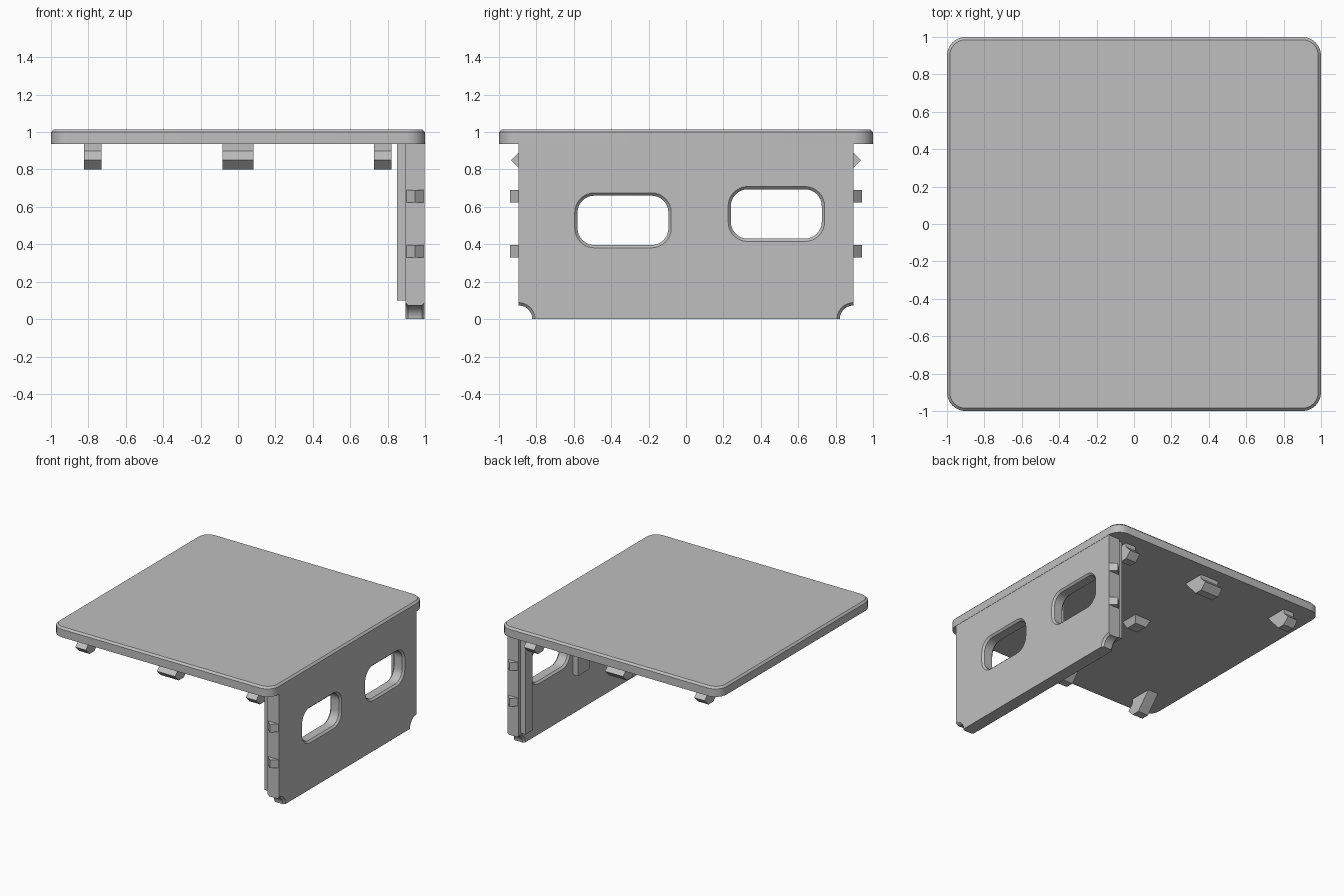
import bpy, bmesh, math
from mathutils import Vector

if "Cube" in bpy.data.objects:
    bpy.data.objects.remove(bpy.data.objects["Cube"], do_unlink=True)

grey = bpy.data.materials.new("light grey")
grey.use_nodes = True
COL = (0.52, 0.52, 0.52, 1)
grey.diffuse_color = COL
grey.node_tree.nodes["Principled BSDF"].inputs["Base Color"].default_value = COL


def loft(name, rings):
    """Closed solid through rings of equal point count."""
    bm = bmesh.new()
    vs = [[bm.verts.new(p) for p in r] for r in rings]
    n = len(vs[0])
    for a, b in zip(vs, vs[1:]):
        for i in range(n):
            j = (i + 1) % n
            bm.faces.new((a[i], a[j], b[j], b[i]))
    bm.faces.new(vs[0][::-1])
    bm.faces.new(vs[-1])
    bmesh.ops.recalc_face_normals(bm, faces=bm.faces)
    me = bpy.data.meshes.new(name)
    bm.to_mesh(me)
    bm.free()
    ob = bpy.data.objects.new(name, me)
    bpy.context.collection.objects.link(ob)
    me.materials.append(grey)
    return ob


def box(name, x0, x1, y0, y1, z0, z1):
    def ring(z):
        return [(x0, y0, z), (x1, y0, z), (x1, y1, z), (x0, y1, z)]
    return loft(name, [ring(z0), ring(z1)])


def round_rect(w, h, r, seg=8):
    """2D rounded rectangle outline around the origin (half sizes)."""
    pts = []
    for k, (sx, sy) in enumerate(((1, 1), (-1, 1), (-1, -1), (1, -1))):
        for i in range(seg + 1):
            a = math.pi / 2 * (k + i / seg)
            pts.append((sx * (w - r) + r * math.cos(a), sy * (h - r) + r * math.sin(a)))
    return pts


def smooth(ob):
    bpy.ops.object.select_all(action='DESELECT')
    ob.select_set(True)
    bpy.context.view_layer.objects.active = ob
    bpy.ops.object.shade_smooth_by_angle(angle=math.radians(30))


def cut(ob, cutter):
    cutter.hide_render = True
    mod = ob.modifiers.new("cut", 'BOOLEAN')
    mod.operation = 'DIFFERENCE'
    mod.solver = 'EXACT'
    mod.object = cutter
    bpy.context.view_layer.objects.active = ob
    bpy.ops.object.modifier_apply(modifier=mod.name)
    bpy.data.objects.remove(cutter, do_unlink=True)


# Table top with rounded corners and a chamfered upper edge
UNDER, TOP, CH = 0.935, 1.015, 0.015
top = loft("table_top", [[(x, y, z) for x, y in round_rect(1 - c, 1 - c, 0.1 - c)]
                         for z, c in ((UNDER, 0), (TOP - CH, 0), (TOP, CH))])
smooth(top)

# Side panel
X0, X1, YE = 0.895, 0.998, 0.895
panel = box("side_panel", X0, X1, -YE, YE, 0, UNDER)

# Cutter stations across the panel: flared at both faces to leave chamfers
stations = ((X0 - 0.01, 0.025), (X0 + CH, 0), (X1 - CH, 0), (X1 + 0.01, 0.025))

# Two rounded hand openings
for yc, zc in ((-0.337, 0.528), (0.483, 0.562)):
    cut(panel, loft("opening_cutter", [
        [(x, yc + u, zc + v) for u, v in round_rect(0.243 + g, 0.132 + g, 0.09 + g)]
        for x, g in stations]))

# Concave notches at the two bottom corners
for s in (-1, 1):
    cut(panel, loft("notch_cutter", [
        [(x, s * YE + (0.073 + g) * math.cos(a), (0.073 + g) * math.sin(a))
         for a in (2 * math.pi * (i + 0.5) / 32 for i in range(32))]
        for x, g in stations]))
smooth(panel)

# Ribs on the inner face of the panel
RX = 0.85
box("back_rib", RX, X0, 0.78, 0.87, 0.1, UNDER)
box("front_rib", RX, X0, -0.87, -0.78, 0.1, UNDER)
box("middle_rib", RX, X0, 0.04, 0.19, 0.32, UNDER)

# Wedge catches on the panel ends, and snap clips under the top
clip_profile = ((0.70, UNDER), (0.82, 0.80), (0.885, 0.80), (0.935, 0.85),
                (0.885, 0.90), (0.885, UNDER))
for s, side in ((-1, "front"), (1, "back")):
    for zc, level in ((0.363, "lower"), (0.657, "upper")):
        tri = ((X0 + 0.005, YE), (0.947, 0.94), (X1 - 0.003, YE))
        loft(f"{side}_{level}_catch", [[(x, s * y, z) for x, y in tri]
                                       for z in (zc - 0.033, zc + 0.033)])
    for xc, hw, place in ((-0.777, 0.047, "right"), (0, 0.082, "middle"), (0.773, 0.047, "left")):
        loft(f"{side}_{place}_clip", [[(x, s * y, z) for y, z in clip_profile]
                                      for x in (xc - hw, xc + hw)])

# Small tapered peg under the middle of the top
loft("centre_peg", [[(sx * w, 0.03 + sy * w, z) for sx, sy in ((-1, -1), (1, -1), (1, 1), (-1, 1))]
                    for z, w in ((UNDER, 0.075), (0.88, 0.05))])
